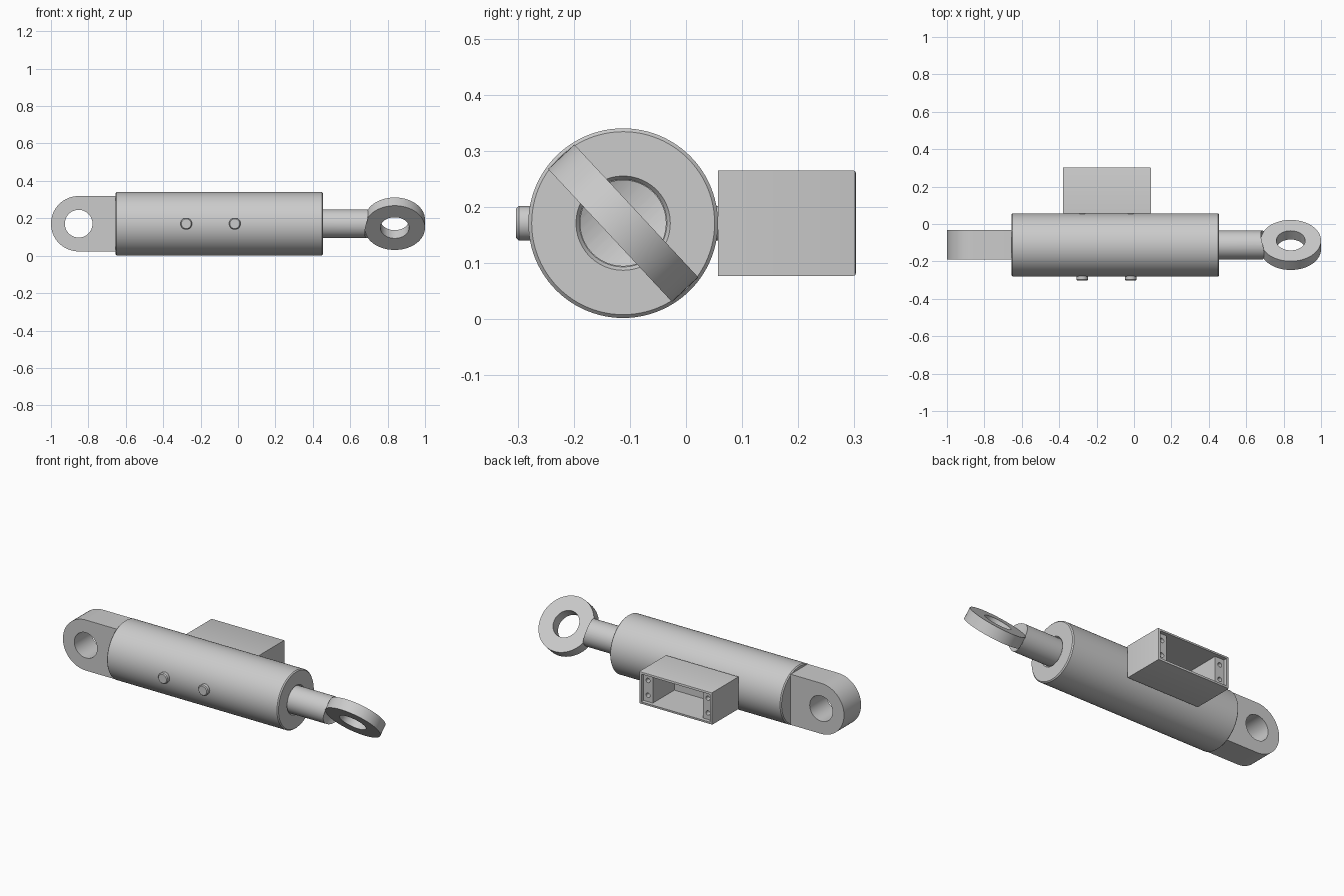
import bpy
import bmesh
from math import cos, sin, pi, radians
from mathutils import Matrix, Vector

cube = bpy.data.objects.get("Cube")
if cube:
    bpy.data.objects.remove(cube, do_unlink=True)

AXIS_Y, AXIS_Z = -0.112, 0.171
CENTRE = Vector((0, AXIS_Y, AXIS_Z))

grey = bpy.data.materials.new("plain grey")
grey.use_nodes = True
COLOUR = (0.6, 0.6, 0.6, 1)
grey.diffuse_color = COLOUR
grey.node_tree.nodes["Principled BSDF"].inputs["Base Color"].default_value = COLOUR


def finish(name, bm):
    """Turn a bmesh into a named object with the shared material."""
    bmesh.ops.recalc_face_normals(bm, faces=bm.faces[:])
    mesh = bpy.data.meshes.new(name)
    bm.to_mesh(mesh)
    bm.free()
    mesh.materials.append(grey)
    obj = bpy.data.objects.new(name, mesh)
    bpy.context.collection.objects.link(obj)
    return obj


def lathe(name, profile, origin, direction, ring=False, steps=64):
    """Revolve (along, radius) points around a direction; ring closes the profile."""
    bm = bmesh.new()
    turn = Vector((0, 0, 1)).rotation_difference(Vector(direction)).to_matrix()
    loops = []
    for along, r in profile:
        loops.append([bm.verts.new(Vector(origin) + turn @ Vector(
            (r * cos(2 * pi * i / steps), r * sin(2 * pi * i / steps), along)))
            for i in range(steps)])
    pairs = list(zip(loops, loops[1:]))
    if ring:
        pairs.append((loops[-1], loops[0]))
    else:
        bm.faces.new(loops[0])
        bm.faces.new(loops[-1])
    for a, b in pairs:
        for i in range(steps):
            j = (i + 1) % steps
            bm.faces.new((a[i], a[j], b[j], b[i]))
    return finish(name, bm)


def block(name, low, high):
    bm = bmesh.new()
    low, high = Vector(low), Vector(high)
    bmesh.ops.create_cube(bm, size=1, matrix=Matrix.Translation((low + high) / 2)
                          @ Matrix.Diagonal((*(high - low), 1)))
    return finish(name, bm)


def select(obj):
    bpy.ops.object.select_all(action="DESELECT")
    obj.select_set(True)
    bpy.context.view_layer.objects.active = obj


def cut(obj, cutter):
    mod = obj.modifiers.new("cut", "BOOLEAN")
    mod.operation = "DIFFERENCE"
    mod.solver = "EXACT"
    mod.object = cutter
    select(obj)
    bpy.ops.object.modifier_apply(modifier=mod.name)
    bpy.data.objects.remove(cutter, do_unlink=True)


def smooth(obj):
    select(obj)
    bpy.ops.object.shade_smooth_by_angle(angle=radians(30))


# Barrel with eased rims and a shallow recess around the rod
R, C = 0.169, 0.006
barrel = lathe("barrel", [(-0.655, R - C), (-0.655 + C, R), (0.455 - C, R),
                          (0.455, R - C), (0.455, 0.084), (0.447, 0.078)],
               CENTRE, (1, 0, 0), steps=96)

# Rear lug: rounded slab with a pin hole
LUG_X, LUG_R, LUG_HALF = -0.852, 0.148, 0.079
bm = bmesh.new()
outline = [(-0.645, LUG_R)]
outline += [(LUG_X + LUG_R * cos(a), LUG_R * sin(a))
            for a in (pi / 2 + pi * i / 32 for i in range(33))]
outline += [(-0.645, -LUG_R)]
side = bm.faces.new([bm.verts.new((x, AXIS_Y - LUG_HALF, AXIS_Z + z))
                     for x, z in outline])
new = bmesh.ops.extrude_face_region(bm, geom=[side])["geom"]
bmesh.ops.translate(bm, verts=[v for v in new if isinstance(v, bmesh.types.BMVert)],
                    vec=(0, 2 * LUG_HALF, 0))
rear_lug = finish("rear_lug", bm)
cut(rear_lug, lathe("pin_cutter", [(-0.2, 0.074), (0.2, 0.074)],
                    (LUG_X, AXIS_Y, AXIS_Z), (0, 1, 0)))

# Tilted rod eye, and the rod hollowed to seat against it
EYE = (0.838, AXIS_Y, AXIS_Z)
TILT = (0, cos(radians(43)), sin(radians(43)))
EYE_R, EYE_HOLE, EYE_HALF = 0.162, 0.077, 0.032
rod_eye = lathe("rod_eye", [(-EYE_HALF, EYE_HOLE), (-EYE_HALF, EYE_R),
                            (EYE_HALF, EYE_R), (EYE_HALF, EYE_HOLE)],
                EYE, TILT, ring=True, steps=72)
rod = lathe("piston_rod", [(0.42, 0.077), (0.76, 0.077)], CENTRE, (1, 0, 0))
cut(rod, lathe("eye_cutter", [(-0.2, EYE_R - 0.002), (0.2, EYE_R - 0.002)],
               EYE, TILT, steps=72))

# Two cross bolts reaching through the barrel to the housing
bolts = []
for label, x in (("right", -0.277), ("left", -0.017)):
    bolts.append(lathe(label + "_cross_bolt",
                       [(-0.303, 0.026), (-0.298, 0.031), (0.06, 0.031)],
                       (x, 0, AXIS_Z), (0, 1, 0), steps=32))

# Housing: open-backed box with an eased rim
X0, X1, Y0, Y1, Z0, Z1 = -0.38, 0.09, 0.057, 0.303, 0.077, 0.265
WALL, TAB, RECESS = 0.013, 0.072, 0.022
housing = block("housing", (X0, Y0, Z0), (X1, Y1, Z1))
bm = bmesh.new()
bm.from_mesh(housing.data)
rim = [e for e in bm.edges if all(v.co.y > Y1 - 0.001 for v in e.verts)]
bmesh.ops.bevel(bm, geom=rim, offset=0.005, segments=2, profile=0.5, affect="EDGES")
bm.to_mesh(housing.data)
bm.free()
cut(housing, block("mouth_cutter", (X0 + WALL, Y1 - RECESS, Z0 + WALL),
                   (X1 - WALL, Y1 + 0.1, Z1 - WALL)))
cut(housing, block("cavity_cutter", (X0 + TAB, Y0 + 0.025, Z0 + WALL),
                   (X1 - TAB, Y1 + 0.1, Z1 - WALL)))

# Screw holes in the end posts
for x in (X0 + 0.041, X1 - 0.041):
    for dz in (-0.043, 0.043):
        cut(housing, lathe("screw_cutter", [(Y1 - 0.09, 0.013), (Y1 + 0.1, 0.013)],
                           (x, 0, AXIS_Z + dz), (0, 1, 0), steps=24))

for obj in [barrel, rear_lug, rod_eye, rod, housing] + bolts:
    smooth(obj)
